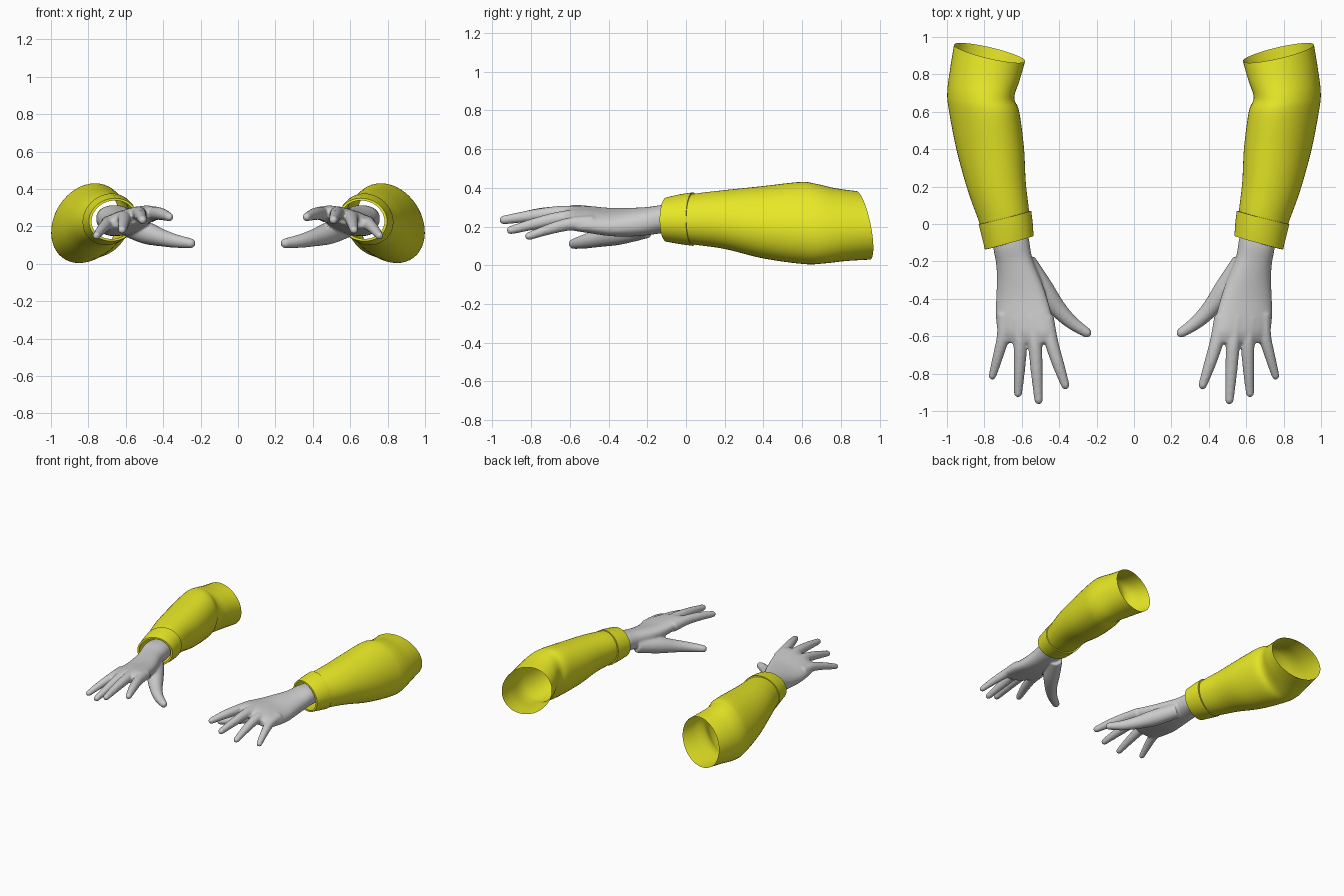
import bpy, bmesh, math
from mathutils import Vector

if "Cube" in bpy.data.objects:
    bpy.data.objects.remove(bpy.data.objects["Cube"])


def spline(rows, steps):
    """Catmull-Rom interpolation of equal-length number rows."""
    out = []
    for i in range(len(rows) - 1):
        p0, p1 = rows[max(i - 1, 0)], rows[i]
        p2, p3 = rows[i + 1], rows[min(i + 2, len(rows) - 1)]
        for s in range(steps):
            t = s / steps
            out.append([b + 0.5 * t * (c - a + t * (2 * a - 5 * b + 4 * c - d
                        + t * (3 * (b - c) + d - a)))
                        for a, b, c, d in zip(p0, p1, p2, p3)])
    return out + [list(rows[-1])]


def loft(bm, rings, sides, caps=False, power=1.0):
    """Skin rings of (centre, half-width vector, half-height vector)."""
    def sp(v):
        return math.copysign(abs(v) ** power, v)
    loops = []
    for c, u, v in rings:
        angles = [2 * math.pi * k / sides for k in range(sides)]
        loops.append([bm.verts.new(c + u * sp(math.cos(a)) + v * sp(math.sin(a)))
                      for a in angles])
    for a, b in zip(loops, loops[1:]):
        for k in range(sides):
            j = (k + 1) % sides
            bm.faces.new((a[k], a[j], b[j], b[k]))
    if caps:
        bm.faces.new(loops[0])
        bm.faces.new(loops[-1])


def to_rings(rows):
    return [(Vector(r[0:3]), Vector(r[3:6]), Vector(r[6:9])) for r in rows]


def finger(bm, points):
    """Tapered round-tipped tube through (x, y, z, radius) points."""
    pts = spline(points, 5)
    tip, r = Vector(pts[-1][:3]), pts[-1][3]
    d = (tip - Vector(pts[-2][:3])).normalized()
    for deg in (25, 50, 70, 82):
        a = math.radians(deg)
        pts.append([*(tip + d * r * math.sin(a)), r * math.cos(a)])
    rings = []
    for i, p in enumerate(pts):
        t = (Vector(pts[min(i + 1, len(pts) - 1)][:3])
             - Vector(pts[max(i - 1, 0)][:3])).normalized()
        u = t.cross(Vector((0, 0, 1))).normalized()
        rings.append((Vector(p[:3]), u * p[3], u.cross(t) * p[3]))
    loft(bm, rings, 16, caps=True)


def finish(name, bm, mat=None):
    bmesh.ops.recalc_face_normals(bm, faces=bm.faces)
    me = bpy.data.meshes.new(name)
    for f in bm.faces:
        f.smooth = True
    bm.to_mesh(me)
    bm.free()
    ob = bpy.data.objects.new(name, me)
    bpy.context.collection.objects.link(ob)
    if mat:
        me.materials.append(mat)
    return ob


def mirror(ob):
    m = ob.modifiers.new("other_arm", 'MIRROR')
    m.use_mirror_merge = False


yellow = bpy.data.materials.new("yellow_cloth")
yellow.diffuse_color = (0.8, 0.8, 0.02, 1)
yellow.use_nodes = True
yellow.node_tree.nodes["Principled BSDF"].inputs["Base Color"].default_value = yellow.diffuse_color

# Sleeve: open cloth tube from the cuff lining back past the elbow
bm = bmesh.new()
sleeve = [
    (.667, -.10, .236, .116, -.034, 0, -.01, 0, .103),
    (.693, .035, .238, .131, -.034, 0, -.015, 0, .130),
    (.733, .20, .236, .153, -.025, 0, -.02, 0, .152),
    (.768, .40, .222, .177, -.01, 0, -.03, 0, .187),
    (.801, .60, .218, .184, 0, 0, -.04, -.01, .212),
    (.819, .69, .215, .175, .01, 0, -.04, -.02, .206),
    (.797, .80, .210, .184, .025, 0, -.03, -.03, .188),
    (.772, .915, .206, .189, .04, 0, -.02, -.035, .177),
]
loft(bm, to_rings(spline(sleeve, 6)), 48)
mirror(finish("sleeve", bm, yellow))

# Cuff: turned-back band with a lip at each end
bm = bmesh.new()
cuff = [
    (.667, -.10, .236, .116, -.034, 0, -.01, 0, .103),
    (.667, -.10, .236, .130, -.036, 0, -.01, 0, .115),
    (.678, -.03, .238, .136, -.036, 0, -.012, 0, .129),
    (.690, .035, .238, .140, -.036, 0, -.015, 0, .138),
    (.693, .035, .238, .131, -.034, 0, -.015, 0, .130),
]
loft(bm, to_rings(cuff), 48)
ob = finish("cuff", bm, yellow)
bpy.context.view_layer.objects.active = ob
ob.select_set(True)
bpy.ops.object.shade_smooth_by_angle(angle=math.radians(40))
mirror(ob)

# Hand: wrist and palm
bm = bmesh.new()
palm = [
    (.668, -.03, .240, .092, -.02, 0, 0, 0, .070),
    (.656, -.11, .240, .096, -.02, 0, 0, 0, .073),
    (.640, -.20, .228, .097, -.015, -.01, 0, 0, .072),
    (.615, -.30, .222, .118, 0, -.02, 0, 0, .070),
    (.600, -.40, .224, .137, 0, -.03, 0, 0, .064),
    (.588, -.50, .236, .150, 0, -.035, 0, 0, .058),
    (.580, -.58, .245, .146, 0, -.04, 0, 0, .050),
    (.572, -.635, .245, .118, 0, -.035, 0, 0, .035),
]
loft(bm, to_rings(spline(palm, 4)), 32, caps=True, power=0.88)
# Index, middle, ring, little finger, thumb
for pts in (
    [(.47, -.50, .262, .042), (.442, -.63, .270, .037), (.405, -.75, .265, .032), (.367, -.862, .250, .023)],
    [(.55, -.50, .262, .042), (.530, -.64, .270, .038), (.520, -.79, .256, .032), (.510, -.942, .234, .023)],
    [(.625, -.50, .245, .040), (.609, -.63, .245, .037), (.612, -.77, .217, .031), (.620, -.906, .181, .022)],
    [(.695, -.48, .220, .038), (.700, -.60, .213, .034), (.728, -.71, .185, .028), (.757, -.812, .150, .021)],
    [(.58, -.20, .195, .055), (.49, -.345, .165, .060), (.41, -.45, .140, .047), (.335, -.525, .122, .037), (.253, -.581, .110, .027)],
):
    finger(bm, pts)
hand = finish("hand", bm)
# Fuse the pieces into one smooth skin
rm = hand.modifiers.new("fuse", 'REMESH')
rm.mode = 'VOXEL'
rm.voxel_size = 0.008
rm.use_smooth_shade = True
sm = hand.modifiers.new("soften", 'SMOOTH')
sm.factor = 0.5
sm.iterations = 6
mirror(hand)
